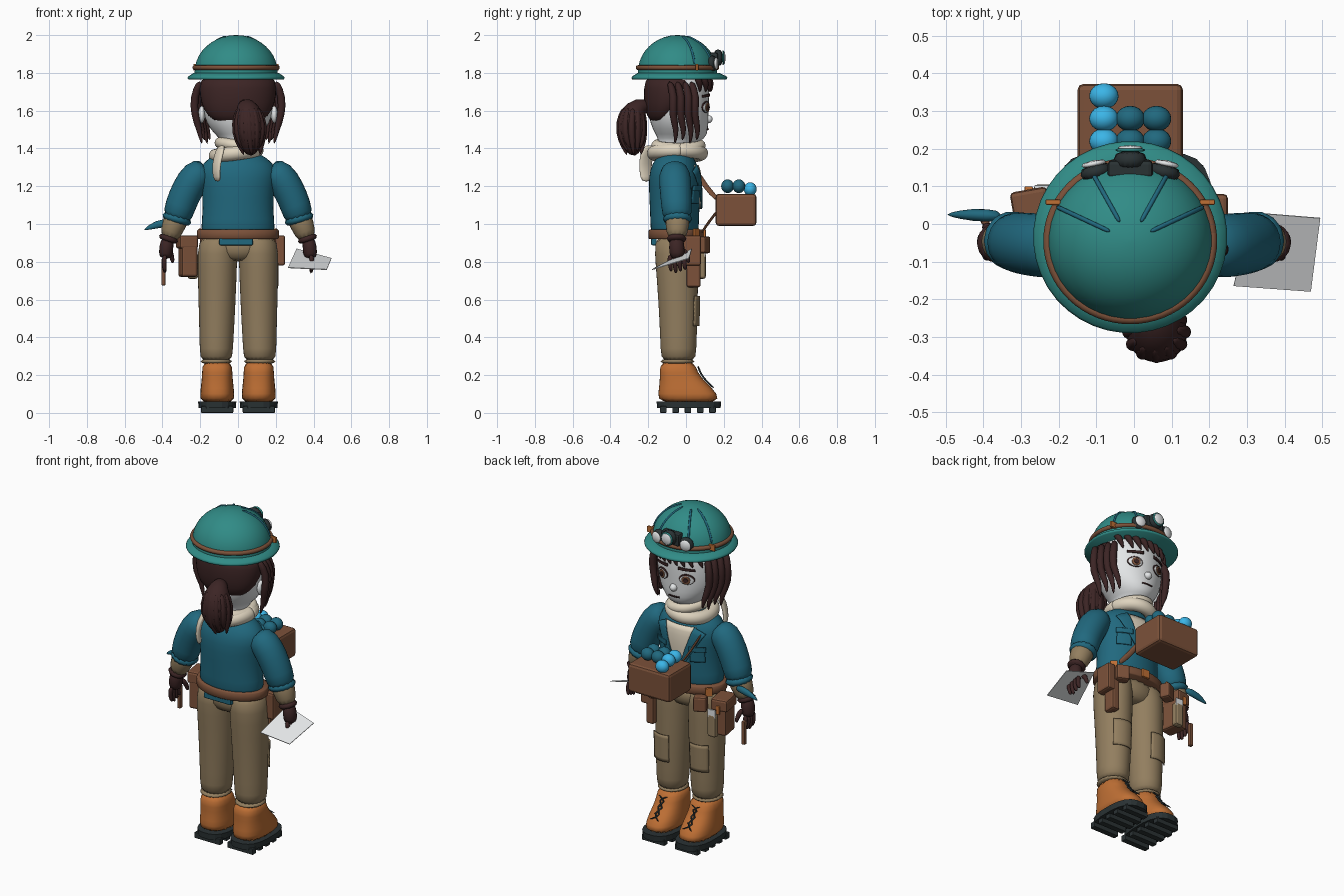
import bpy, bmesh
from math import sin, cos, pi, radians, copysign
from mathutils import Vector, Matrix, Euler

if "Cube" in bpy.data.objects:
    bpy.data.objects.remove(bpy.data.objects["Cube"])

def material(name, *rgb):
    m = bpy.data.materials.new(name)
    m.use_nodes = True
    m.diffuse_color = (*rgb, 1)
    m.node_tree.nodes["Principled BSDF"].inputs["Base Color"].default_value = (*rgb, 1)
    return m

JACKET = material("blue teal cloth", .015, .14, .21)
HELMET = material("green teal shell", .03, .26, .24)
KHAKI = material("khaki", .29, .21, .115)
CREAM = material("cream", .74, .66, .52)
ORANGE = material("orange leather", .52, .16, .035)
HAIR = material("dark brown", .045, .018, .018)
BROWN = material("brown leather", .2, .083, .042)
DARK = material("charcoal", .023, .032, .034)
BLUE = material("bright blue", .045, .48, .83)
WHITE = material("white", .82, .84, .85)

def finish(name, bm, mat, smooth=True, subsurf=0, mirror=False):
    bmesh.ops.recalc_face_normals(bm, faces=bm.faces)
    me = bpy.data.meshes.new(name)
    bm.to_mesh(me)
    bm.free()
    me.materials.append(mat)
    for p in me.polygons:
        p.use_smooth = smooth
    ob = bpy.data.objects.new(name, me)
    bpy.context.collection.objects.link(ob)
    if mirror:
        ob.modifiers.new("mirror", "MIRROR").use_mirror_merge = False
    if subsurf:
        s = ob.modifiers.new("subsurf", "SUBSURF")
        s.levels = s.render_levels = subsurf
    return ob

def skin(bm, rings):
    for a, b in zip(rings, rings[1:]):
        for i in range(len(a)):
            j = (i + 1) % len(a)
            bm.faces.new((a[i], a[j], b[j], b[i]))
    bm.faces.new(rings[0])
    bm.faces.new(rings[-1])

def body(name, mat, rings, square=1, n=20, **kw):
    """Stack of level ovals, each (z, x, y, half width, half depth)."""
    bm = bmesh.new()
    bend = lambda v: copysign(abs(v) ** square, v)
    angles = [2 * pi * (i + .5) / n for i in range(n)]
    skin(bm, [[bm.verts.new((x + rx * bend(cos(a)), y + ry * bend(sin(a)), z)) for a in angles]
              for z, x, y, rx, ry in rings])
    return finish(name, bm, mat, **kw)

def tube(name, mat, pts, radii, flat=1, n=8, subsurf=1, **kw):
    """Round or flattened tube swept along points."""
    pts = [Vector(p) for p in pts]
    if not isinstance(radii, (list, tuple)):
        radii = [radii] * len(pts)
    bm, rings = bmesh.new(), []
    last = Vector((0, 0, 1))
    q = Matrix.Identity(3).to_quaternion()
    for i, p in enumerate(pts):
        t = (pts[min(i + 1, len(pts) - 1)] - pts[max(i - 1, 0)]).normalized()
        q = last.rotation_difference(t) @ q
        last = t
        rings.append([bm.verts.new(p + q @ Vector((radii[i] * cos(2 * pi * k / n),
                      flat * radii[i] * sin(2 * pi * k / n), 0))) for k in range(n)])
    skin(bm, rings)
    return finish(name, bm, mat, subsurf=subsurf, **kw)

def hoop(name, mat, centre, rx, ry, r, tilt=0, height=1):
    pts = [(centre[0] + rx * cos(a), centre[1] + ry * sin(a), centre[2] + tilt * cos(a))
           for a in (2 * pi * i / 32 for i in range(34))]
    return tube(name, mat, pts, r, flat=height)

def box(name, mat, centre, size, rot=(0, 0, 0), bevel=.012, mirror=False):
    bm = bmesh.new()
    m = Matrix.LocRotScale(Vector(centre), Euler([radians(a) for a in rot]), Vector(size))
    bmesh.ops.create_cube(bm, size=1, matrix=m)
    if bevel:
        bmesh.ops.bevel(bm, geom=bm.edges[:], offset=bevel, segments=2, affect='EDGES', profile=.5)
    return finish(name, bm, mat, smooth=False, mirror=mirror)

def ball(name, mat, centre, size, mirror=False):
    bm = bmesh.new()
    m = Matrix.LocRotScale(Vector(centre), None, Vector(size))
    bmesh.ops.create_uvsphere(bm, u_segments=20, v_segments=12, radius=1, matrix=m)
    return finish(name, bm, mat, mirror=mirror)

def plate(name, mat, corners, target, lift=.005, disc=False, mirror=False, n=8):
    """Thin panel in the x-z plane pressed onto the forward side of a part."""
    bm = bmesh.new()
    a, b, c, d = [Vector((x, .5, z)) for x, z in corners]
    def spot(u, v):
        if disc:
            s, t = 2 * u - 1, 2 * v - 1
            u, v = (1 + s * (1 - t * t / 2) ** .5) / 2, (1 + t * (1 - s * s / 2) ** .5) / 2
        return a.lerp(b, u).lerp(d.lerp(c, u), v)
    grid = [[bm.verts.new(spot(i / n, j / n)) for i in range(n + 1)] for j in range(n + 1)]
    for r, s in zip(grid, grid[1:]):
        for i in range(n):
            bm.faces.new((r[i], r[i + 1], s[i + 1], s[i]))
    ob = finish(name, bm, mat, mirror=mirror)
    w = ob.modifiers.new("press", "SHRINKWRAP")
    w.target, w.wrap_method, w.wrap_mode, w.offset = target, 'PROJECT', 'ABOVE_SURFACE', lift
    w.use_project_y, w.use_positive_direction, w.use_negative_direction = True, False, True
    s = ob.modifiers.new("thickness", "SOLIDIFY")
    s.thickness, s.offset = .006, 0
    return ob

def rect(x, z, w, h):
    return [(x - w, z - h), (x + w, z - h), (x + w, z + h), (x - w, z + h)]

# Boots with soles, treads and laces
body("boots", ORANGE, [(.05, .11, .015, .092, .165), (.1, .11, .01, .092, .16), (.16, .11, -.015, .085, .125),
     (.21, .11, -.04, .08, .1), (.28, .11, -.045, .082, .095)], square=.8, subsurf=1, mirror=True)
body("soles", DARK, [(.025, .11, .015, .1, .17), (.06, .11, .015, .102, .172)], square=.75, smooth=False, mirror=True)
for i in range(5):
    box("tread", DARK, (.11, -.12 + i * .065, .018), (.17 - .02 * (i == 4), .035, .036), bevel=.004, mirror=True)
laces = [(.15, .13), (.115, .16), (.09, .19), (.072, .22), (.063, .25)]
for side in (-1, 1):
    tube("boot_lace", DARK, [(.11 + side * (-1) ** i * .035, y, z) for i, (y, z) in enumerate(laces)], .006,
         n=6, mirror=True)

# Trousers
pants = body("trouser_legs", KHAKI, [(.27, .115, -.04, .086, .092), (.32, .115, -.04, .088, .095),
     (.5, .112, -.04, .096, .102), (.7, .11, -.045, .103, .11), (.85, .11, -.05, .108, .118),
     (.95, .1, -.05, .1, .115)], subsurf=1, mirror=True)
body("hips", KHAKI, [(.8, 0, -.05, .1, .08), (.84, 0, -.05, .17, .11), (.95, 0, -.05, .2, .125)], subsurf=1)
body("trouser_cuffs", KHAKI, [(.255, .115, -.045, .088, .096), (.29, .115, -.045, .093, .1)], subsurf=1, mirror=True)
plate("knee_pocket", KHAKI, rect(.125, .54, .05, .08), pants, .01, mirror=True)

# Jacket, shirt and breast pockets
jacket = body("jacket", JACKET, [(.93, 0, -.06, .19, .12), (.97, 0, -.06, .2, .13), (1.08, 0, -.06, .187, .132),
     (1.2, 0, -.06, .195, .14), (1.29, 0, -.06, .215, .135), (1.35, 0, -.06, .16, .1),
     (1.39, 0, -.05, .08, .08)], subsurf=1)
plate("shirt_front", CREAM, [(-.02, 1.08), (.02, 1.08), (.1, 1.31), (-.1, 1.31)], jacket)
plate("lapel", JACKET, [(.015, 1.08), (.035, 1.08), (.15, 1.28), (.09, 1.31)], jacket, .013, mirror=True)
plate("breast_pocket", JACKET, rect(.11, 1.15, .035, .04), jacket, .008, mirror=True)
plate("pocket_flap", JACKET, rect(.11, 1.19, .04, .014), jacket, .016, mirror=True)
box("jacket_tail", JACKET, (-.01, -.17, .907), (.18, .03, .04), bevel=.008)

# Arms, gloves and fingers
tube("sleeves", JACKET, [(.16, -.06, 1.29), (.22, -.06, 1.265), (.27, -.055, 1.18), (.305, -.05, 1.1),
     (.33, -.045, 1.01)], [.065, .088, .087, .083, .08], n=14, mirror=True)
tube("sleeve_rolls", JACKET, [(.314, -.045, 1.06), (.333, -.045, .995)], [.084, .088], n=14, mirror=True)
tube("forearms", KHAKI, [(.31, -.045, 1.06), (.34, -.045, 1), (.37, -.05, .91)], [.07, .067, .05], n=12, mirror=True)
tube("glove_cuffs", HAIR, [(.36, -.05, .945), (.375, -.05, .9)], [.056, .06], n=12, mirror=True)
tube("palms", HAIR, [(.37, -.05, .93), (.38, -.05, .88), (.385, -.045, .81)], [.035, .042, .04], flat=1.1, mirror=True)
for i in range(4):
    y = -.085 + i * .025
    tube("finger", HAIR, [(.385, y, .84), (.395, y, .79), (.385, y + .008, .735 + .01 * abs(i - 1))],
         [.015, .014, .01], mirror=True)
tube("thumb", HAIR, [(.365, -.02, .87), (.35, .01, .83), (.345, .015, .79)], [.017, .015, .01], mirror=True)

# Belt with pouches, clips and holsters
body("belt", BROWN, [(.92, 0, -.052, .212, .142), (.925, 0, -.052, .217, .147), (.965, 0, -.052, .217, .147),
     (.97, 0, -.052, .212, .142)], n=32)
box("belt_buckle", ORANGE, (0, .098, .945), (.05, .015, .05), bevel=.004)
box("large_pouch", BROWN, (-.265, .02, .83), (.085, .12, .22), (0, 0, 10))
box("large_pouch_flap", BROWN, (-.27, .025, .905), (.1, .135, .07), (0, 0, 10))
box("large_pouch_clip", ORANGE, (-.28, .094, .88), (.022, .012, .05), bevel=.003)
box("tool_holster", KHAKI, (-.24, .085, .78), (.055, .04, .14))
box("tool_metal", WHITE, (-.24, .098, .85), (.05, .012, .05), bevel=.004)
box("small_pouch", BROWN, (.222, .03, .86), (.055, .1, .16))
box("side_holster", BROWN, (.19, .04, .76), (.05, .075, .19))
box("hip_pouch", BROWN, (.16, .09, .89), (.075, .06, .09), (0, 0, -25), mirror=True)
box("belt_clip", ORANGE, (.19, .055, .95), (.04, .015, .05), (0, 0, -40), bevel=.003, mirror=True)

# Held tools and paper
tube("trowel_blade", JACKET, [(-.345, .02, 1.01), (-.43, .025, 1), (-.5, .025, .968)], [.022, .026, .004], flat=.8)
box("tool_handle", BROWN, (-.395, .01, .745), (.022, .024, .14), bevel=.005)
bm = bmesh.new()
bm.faces.new([bm.verts.new(p) for p in ((.31, .03, .87), (.495, .015, .82), (.47, -.18, .76), (.265, -.165, .77))])
paper = finish("paper_sheet", bm, WHITE, smooth=False)
paper.modifiers.new("thickness", "SOLIDIFY").thickness = .004

# Carried tray with round samples and straps
box("tray", BROWN, (-.01, .265, 1.075), (.28, .215, .17), bevel=.016)
for x in (-.08, -.01, .06):
    for y in (.22, .28, .34):
        if x < -.05 or y < .3:
            ball("sample", BLUE if x < -.05 else JACKET, (x, y, 1.2 - .015 * (y > .3)), (.039, .034, .036))
tube("strap_low", BROWN, [(.18, .08, .95), (.13, .12, 1.01), (.1, .175, 1.08)], .018, flat=.4)
tube("strap_high", BROWN, [(-.14, .05, 1.29), (-.11, .1, 1.2), (-.07, .175, 1.12)], .018, flat=.4)

# Scarf
hoop("scarf", CREAM, (-.01, -.045, 1.375), .108, .125, .042, .015)
hoop("scarf_upper", CREAM, (0, -.04, 1.415), .095, .115, .033, -.015)
tube("scarf_tail", CREAM, [(-.085, -.18, 1.42), (-.105, -.215, 1.36), (-.12, -.215, 1.28), (-.105, -.21, 1.22)],
     [.04, .045, .04, .035], flat=.4)

# Head and face
head = body("head", WHITE, [(1.34, 0, -.06, .075, .075), (1.43, 0, -.055, .085, .1), (1.45, 0, -.02, .095, .125),
     (1.5, 0, -.03, .15, .15), (1.57, 0, -.04, .185, .16), (1.65, 0, -.04, .192, .165),
     (1.74, 0, -.04, .19, .165), (1.8, 0, -.04, .17, .15)], subsurf=1)
ball("nose", WHITE, (0, .117, 1.555), (.022, .024, .022))
ball("ears", WHITE, (.192, -.05, 1.58), (.018, .035, .045), mirror=True)
plate("eye_outline", HAIR, rect(.078, 1.62, .04, .031), head, .002, disc=True, mirror=True)
plate("eye_white", WHITE, rect(.078, 1.617, .035, .026), head, .006, disc=True, mirror=True)
plate("iris", BROWN, rect(.076, 1.618, .021, .024), head, .01, disc=True, mirror=True)
plate("pupil", HAIR, rect(.075, 1.618, .011, .013), head, .014, disc=True, mirror=True)
plate("eyebrow", HAIR, [(.035, 1.675), (.12, 1.67), (.12, 1.682), (.035, 1.692)], head, .006, mirror=True)
plate("mouth", HAIR, rect(0, 1.502, .034, .003), head, .003)

# Hair: cap, face locks, fringe and tail
body("hair_cap", HAIR, [(1.53, 0, -.135, .1, .04), (1.57, 0, -.12, .165, .09), (1.64, 0, -.09, .2, .135),
     (1.72, 0, -.075, .208, .15), (1.8, 0, -.065, .2, .15)], subsurf=1)
for i, y in enumerate((-.06, -.02, .02, .055)):
    x = .2 - .014 * i
    tube("side_lock", HAIR, [(x, y - .03, 1.76), (x + .035, y, 1.67), (x + .03, y - .015, 1.58),
         (x + .005, y + .012, 1.5), (x - .01, y, 1.42 + .02 * (i % 2))], [.02, .024, .022, .018, .005], mirror=True)
for i in range(8):
    x = -.15 + i * .043
    y = -.04 + .172 * (1 - (x / .2) ** 2) ** .5
    tube("fringe_lock", HAIR, [(x + .03, y - .02, 1.785), (x + .01, y + .004, 1.745), (x - .015, y, 1.695)],
         [.022, .02, .004])
tube("pony_tail", HAIR, [(.03, -.19, 1.62), (.045, -.245, 1.63), (.057, -.285, 1.58), (.062, -.29, 1.5),
     (.065, -.285, 1.42), (.07, -.27, 1.36)], [.03, .05, .08, .088, .065, .02], n=14)
for i in range(12):
    a = 2 * pi * i / 12
    c, s = cos(a), sin(a)
    tube("tail_lock", HAIR, [(.055 + .05 * c, -.28 + .045 * s, 1.62), (.06 + .08 * c, -.29 + .07 * s, 1.53),
         (.062 + .067 * c, -.285 + .06 * s, 1.44), (.075 + .04 * c, -.275 + .035 * s, 1.36 + .02 * (i % 3))],
         [.016, .021, .02, .005])

# Helmet with brim, band and ribs
HX, HY = -.01, -.045
def dome(angle, lift, grow=0):
    return (HX + (.22 + grow) * cos(lift) * cos(angle), HY + (.21 + grow) * cos(lift) * sin(angle),
            1.805 + (.195 + grow) * sin(lift))
body("helmet_dome", HELMET, [(1.78, HX, HY, .222, .212)] + [(1.805 + .195 * sin(t), HX, HY, .22 * cos(t), .21 * cos(t))
     for t in (pi / 2 * i / 10.2 for i in range(11))], n=40)
body("helmet_brim", HELMET, [(1.765, HX, -.035, .253, .25), (1.773, HX, -.035, .258, .255),
     (1.782, HX, -.035, .253, .25), (1.8, HX, -.04, .226, .216)], n=40)
hoop("helmet_band", BROWN, (HX, HY, 1.828), .22, .21, .014)
for deg in (26, 62, 118, 154):
    tube("helmet_rib", DARK if deg == 0 else JACKET,
         [dome(radians(deg), radians(t), .001) for t in range(12, 80, 9)], .007, n=6)
box("band_clip", ORANGE, (.195, .058, 1.83), (.04, .014, .035), bevel=.003)
box("band_clip_other", ORANGE, (-.215, .058, 1.83), (.04, .014, .035), bevel=.003)

# Lamp between two goggle cups
box("lamp_mount", DARK, (HX, .145, 1.87), (.12, .05, .075))
tube("lamp_body", DARK, [(HX, .14, 1.88), (HX, .2, 1.88)], .048, n=16)
tube("lamp_ring", HELMET, [(HX, .19, 1.88), (HX, .203, 1.88)], .044, n=16)
tube("lamp_lens", WHITE, [(HX, .195, 1.88), (HX, .21, 1.88)], .036, n=16)
for side in (-1, 1):
    x = HX + side * .085
    tube("goggle_cup", DARK, [(x, .115, 1.85), (x + side * .012, .163, 1.85)], .046, n=16)
    tube("goggle_lens", WHITE, [(x + side * .01, .15, 1.85), (x + side * .014, .17, 1.85)], .036, n=16)
